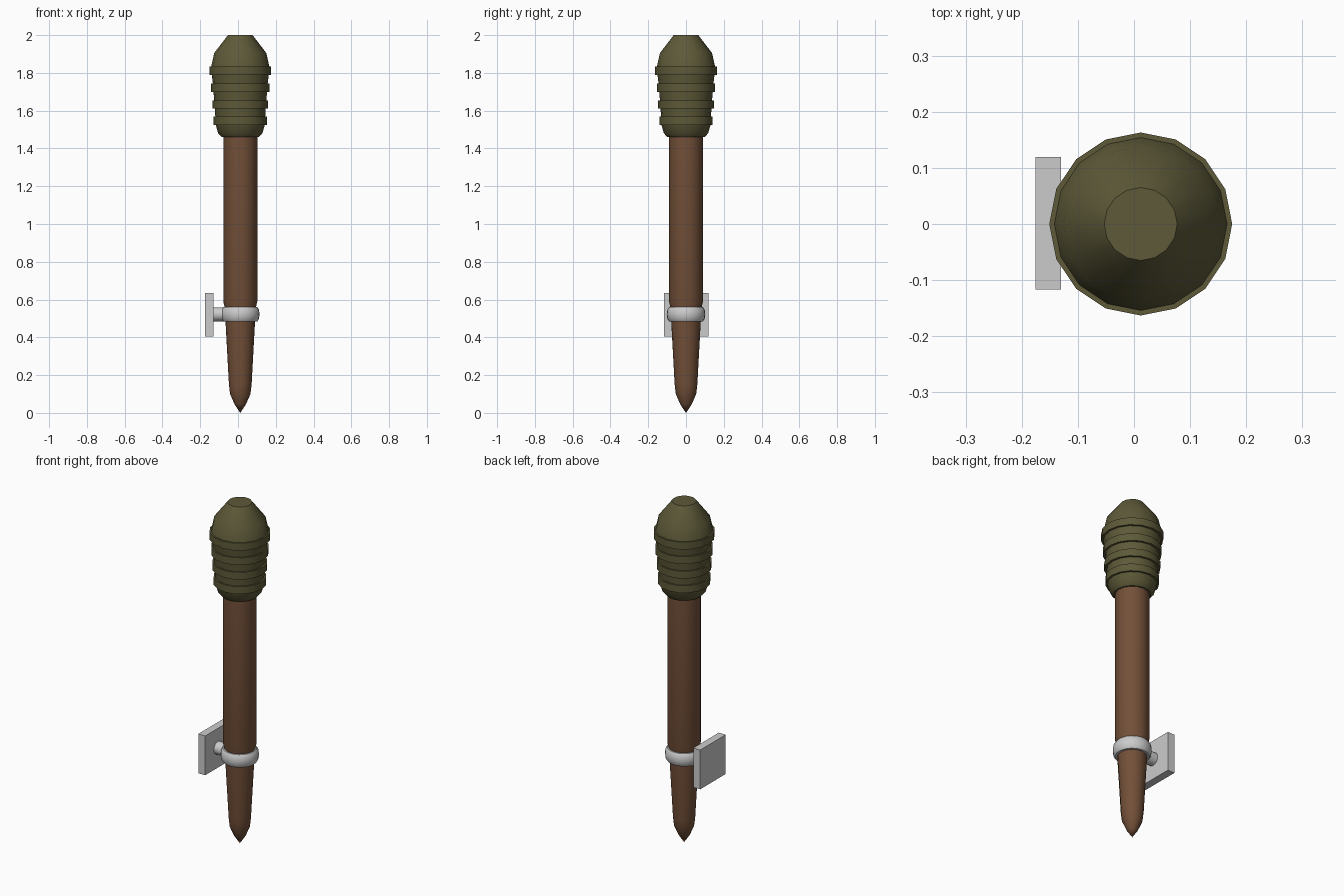
import bpy, bmesh, math
from mathutils import Matrix

if "Cube" in bpy.data.objects:
    bpy.data.objects.remove(bpy.data.objects["Cube"])

AX = 0.012  # torch axis in x


def material(name, col):
    m = bpy.data.materials.new(name)
    m.diffuse_color = (*col, 1)
    m.use_nodes = True
    m.node_tree.nodes["Principled BSDF"].inputs["Base Color"].default_value = m.diffuse_color
    return m


def finish(name, bm, mat=None, angle=35):
    bmesh.ops.remove_doubles(bm, verts=bm.verts, dist=1e-5)
    bmesh.ops.recalc_face_normals(bm, faces=bm.faces)
    me = bpy.data.meshes.new(name)
    bm.to_mesh(me)
    bm.free()
    ob = bpy.data.objects.new(name, me)
    bpy.context.collection.objects.link(ob)
    if mat:
        me.materials.append(mat)
    bpy.ops.object.select_all(action='DESELECT')
    ob.select_set(True)
    bpy.context.view_layer.objects.active = ob
    bpy.ops.object.shade_smooth_by_angle(angle=math.radians(angle))
    return ob


def lathe(name, profile, mat=None, sides=16, closed=False, angle=35):
    """Spin (radius, z) points around the torch axis."""
    bm = bmesh.new()
    vs = [bm.verts.new((AX + r, 0, z)) for r, z in profile]
    es = [bm.edges.new(p) for p in zip(vs, vs[1:])]
    if closed:
        es.append(bm.edges.new((vs[-1], vs[0])))
    bmesh.ops.spin(bm, geom=vs + es, cent=(AX, 0, 0), axis=(0, 0, 1),
                   angle=2 * math.pi, steps=sides)
    return finish(name, bm, mat, angle)


wood = material("wood", (0.17, 0.08, 0.04))
cloth = material("wrapped_cloth", (0.11, 0.10, 0.04))

# Wooden shaft with pointed foot
lathe("shaft", [(0, 0), (0.03, 0.045), (0.054, 0.10), (0.06, 0.15), (0.078, 0.48),
                (0.083, 0.56), (0.09, 0.59), (0.09, 1.48), (0, 1.48)], wood)

# Wrapped head: rounded base, four raised bands, tapered cap
head = [(0, 1.46), (0.098, 1.46), (0.117, 1.48), (0.13, 1.525)]
for z, r in ((1.525, 0.141), (1.612, 0.147), (1.70, 0.154), (1.79, 0.163)):
    head += [(r - 0.012, z), (r, z), (r, z + 0.043), (r - 0.009, z + 0.043)]
head += [(0.138, 1.905), (0.065, 2.0), (0, 2.0)]
lathe("wrapped_head", head, cloth)

# Metal holder ring
lathe("holder_ring", [(0.07, 0.485), (0.09, 0.485), (0.099, 0.498), (0.102, 0.522),
                      (0.099, 0.547), (0.09, 0.56), (0.07, 0.56)],
      sides=24, closed=True, angle=50)

# Arm joining ring to wall plate
bm = bmesh.new()
bmesh.ops.create_cone(bm, cap_ends=True, segments=16, radius1=0.037, radius2=0.037,
                      depth=0.075,
                      matrix=Matrix.Translation((-0.1, 0, 0.522)) @ Matrix.Rotation(math.pi / 2, 4, 'Y'))
finish("holder_arm", bm)

# Wall plate
bm = bmesh.new()
bmesh.ops.create_cube(bm, size=1, matrix=Matrix.Translation((-0.153, 0.001, 0.52))
                      @ Matrix.Diagonal((0.045, 0.236, 0.23, 1)))
finish("wall_plate", bm)
